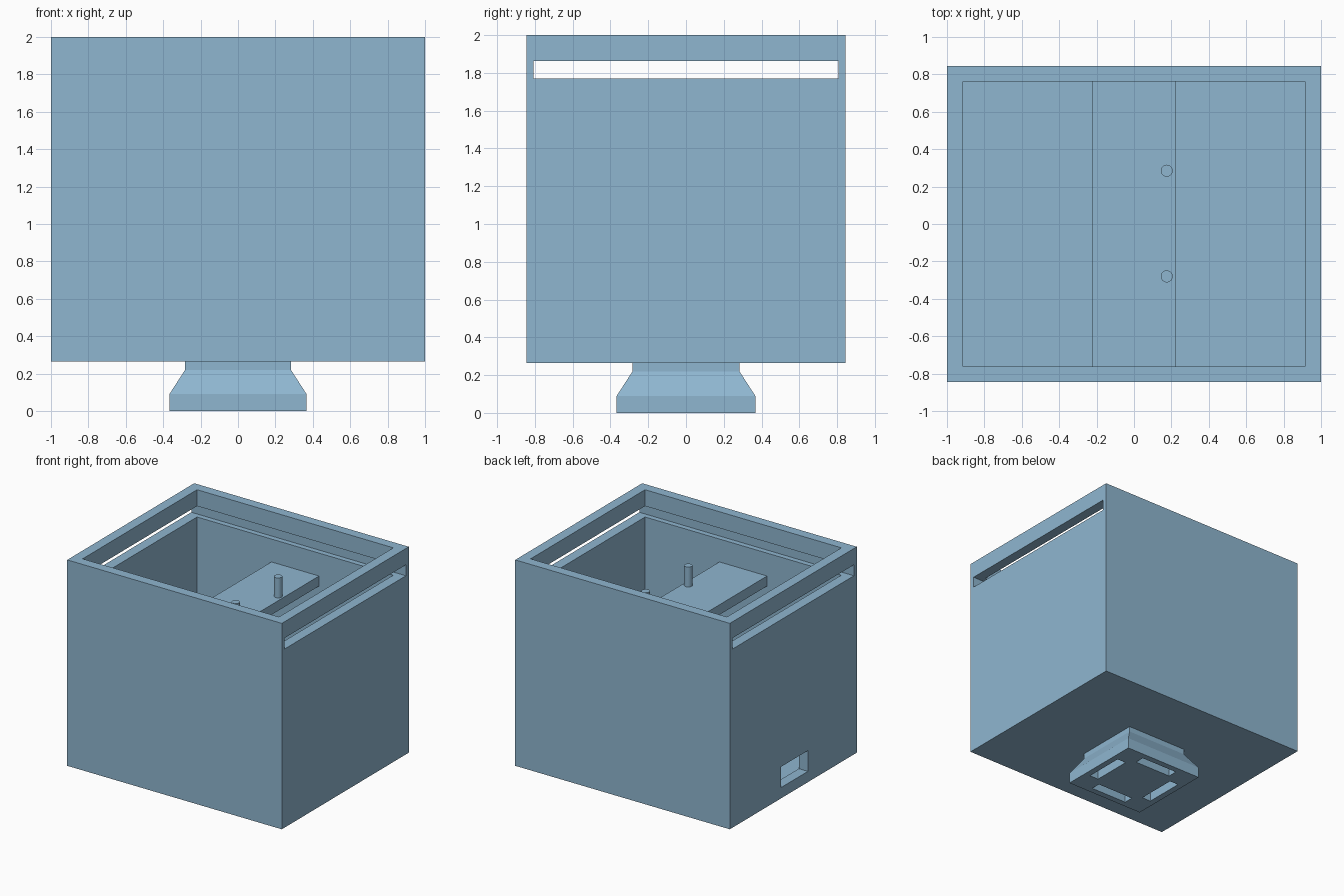
import bpy, bmesh

if "Cube" in bpy.data.objects:
    bpy.data.objects.remove(bpy.data.objects["Cube"])

blue = bpy.data.materials.new("steel_blue")
blue.diffuse_color = (0.275, 0.468, 0.631, 1)
blue.use_nodes = True
blue.node_tree.nodes["Principled BSDF"].inputs["Base Color"].default_value = blue.diffuse_color


def add_object(name, bm):
    mesh = bpy.data.meshes.new(name)
    bmesh.ops.recalc_face_normals(bm, faces=bm.faces)
    bm.to_mesh(mesh)
    bm.free()
    mesh.materials.append(blue)
    obj = bpy.data.objects.new(name, mesh)
    bpy.context.collection.objects.link(obj)
    return obj


def box(name, x, y, z):
    """Box from (min, max) ranges on each axis."""
    bm = bmesh.new()
    bmesh.ops.create_cube(bm, size=1)
    for v in bm.verts:
        v.co = [r[0] if c < 0 else r[1] for c, r in zip(v.co, (x, y, z))]
    return add_object(name, bm)


def cut(target, cutter):
    """Subtract the cutter, apply the result and remove the cutter."""
    mod = target.modifiers.new("cut", 'BOOLEAN')
    mod.operation = 'DIFFERENCE'
    mod.solver = 'EXACT'
    mod.object = cutter
    bpy.context.view_layer.objects.active = target
    bpy.ops.object.modifier_apply(modifier=mod.name)
    bpy.data.objects.remove(cutter)


# Open-topped housing with cavity, lid slot and cable window
housing = box("housing", (-1, 1), (-0.845, 0.845), (0.265, 2))
cut(housing, box("cavity_cutter", (-0.915, 0.915), (-0.762, 0.762), (0.35, 2.2)))
cut(housing, box("lid_slot_cutter", (-1.2, 1.2), (-0.807, 0.807), (1.77, 1.862)))
cut(housing, box("window_cutter", (-1.2, -0.8), (-0.195, 0.165), (0.356, 0.531)))

# Bridge across the cavity, with two pins
box("bridge", (-0.222, 0.222), (-0.762, 0.762), (1.492, 1.577))
for label, y in (("front", -0.28), ("back", 0.285)):
    bpy.ops.mesh.primitive_cylinder_add(vertices=32, radius=0.032, depth=0.175,
                                        location=(0.175, y, 1.6575))
    pin = bpy.context.object
    pin.name = label + "_pin"
    pin.data.materials.append(blue)
    bpy.ops.object.shade_smooth_by_angle()

# Square foot: stacked square sections joined by side walls
bm = bmesh.new()
rings = []
for h, z in ((0.367, 0), (0.367, 0.09), (0.283, 0.22), (0.283, 0.265)):
    rings.append([bm.verts.new((sx * h, sy * h, z))
                  for sx, sy in ((-1, -1), (1, -1), (1, 1), (-1, 1))])
for low, high in zip(rings, rings[1:]):
    for i in range(4):
        j = (i + 1) % 4
        bm.faces.new((low[i], low[j], high[j], high[i]))
bm.faces.new(rings[0][::-1])
bm.faces.new(rings[-1])
foot = add_object("foot", bm)

# Four pockets in the underside of the foot
for s in (-1, 1):
    near, far = sorted((s * 0.232, s * 0.315))
    cut(foot, box("pocket_cutter", (near, far), (-0.172, 0.172), (-0.1, 0.09)))
    cut(foot, box("pocket_cutter", (-0.172, 0.172), (near, far), (-0.1, 0.09)))
